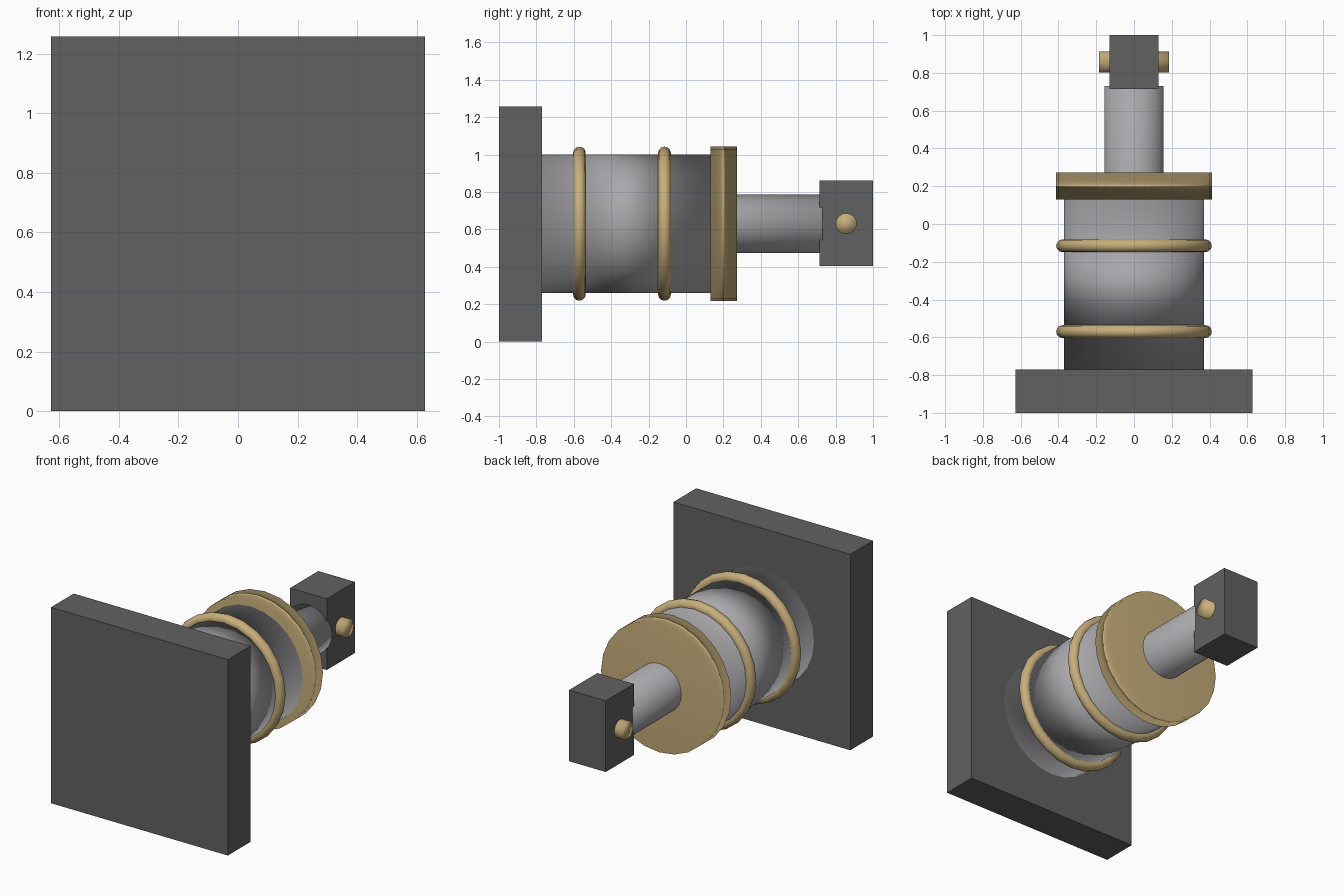
import bpy
from math import pi

AXIS_Z = 0.63          # height of the cylinder's long axis
SIDES = 24

if "Cube" in bpy.data.objects:
    bpy.data.objects.remove(bpy.data.objects["Cube"], do_unlink=True)


def material(name, color):
    m = bpy.data.materials.new(name)
    m.use_nodes = True
    m.diffuse_color = (*color, 1)
    m.node_tree.nodes["Principled BSDF"].inputs["Base Color"].default_value = (*color, 1)
    return m


dark = material("dark_steel", (0.12, 0.12, 0.123))
steel = material("light_steel", (0.39, 0.39, 0.41))
brass = material("brass", (0.58, 0.43, 0.2))


def finish(name, mat):
    ob = bpy.context.object
    ob.name = name
    ob.data.materials.append(mat)
    return ob


def box(name, mat, half_x, y0, y1, z0, z1):
    bpy.ops.mesh.primitive_cube_add(size=1, location=(0, (y0 + y1) / 2, (z0 + z1) / 2))
    ob = finish(name, mat)
    ob.scale = (2 * half_x, y1 - y0, z1 - z0)
    bpy.ops.object.transform_apply(location=False, rotation=False, scale=True)


def soft_cylinder(name, mat, radius, length, y, rotation=(pi / 2, 0, 0)):
    """Cylinder shaded smoothly over its rims, with the caps kept flat-looking."""
    bpy.ops.mesh.primitive_cylinder_add(vertices=SIDES, radius=radius, depth=length,
                                        location=(0, y, AXIS_Z), rotation=rotation)
    ob = finish(name, mat)
    bpy.ops.object.shade_smooth()
    ob.modifiers.new("soft_rims", 'WEIGHTED_NORMAL').mode = 'FACE_AREA'


def lathe(name, mat, radius, y0, y1):
    soft_cylinder(name, mat, radius, y1 - y0, (y0 + y1) / 2)


# Mounting plate and barrel
box("mounting_plate", dark, 0.628, -1.0, -0.77, 0, 1.258)
lathe("barrel", steel, 0.37, -0.78, 0.14)

# Seal rings round the barrel
for name, y in (("front_ring", -0.57), ("rear_ring", -0.115)):
    bpy.ops.mesh.primitive_torus_add(major_segments=SIDES, minor_segments=12,
                                     major_radius=0.378, minor_radius=0.034,
                                     location=(0, y, AXIS_Z), rotation=(pi / 2, 0, 0))
    finish(name, brass)
    bpy.ops.object.shade_smooth()

# End cap and piston rod
lathe("end_cap", brass, 0.413, 0.13, 0.272)
lathe("piston_rod", steel, 0.157, -0.7, 0.73)

# Rod end block with its cross pin
box("rod_end_block", dark, 0.13, 0.715, 1.0, 0.403, 0.86)
soft_cylinder("cross_pin", brass, 0.056, 0.368, 0.857, rotation=(0, pi / 2, 0))
